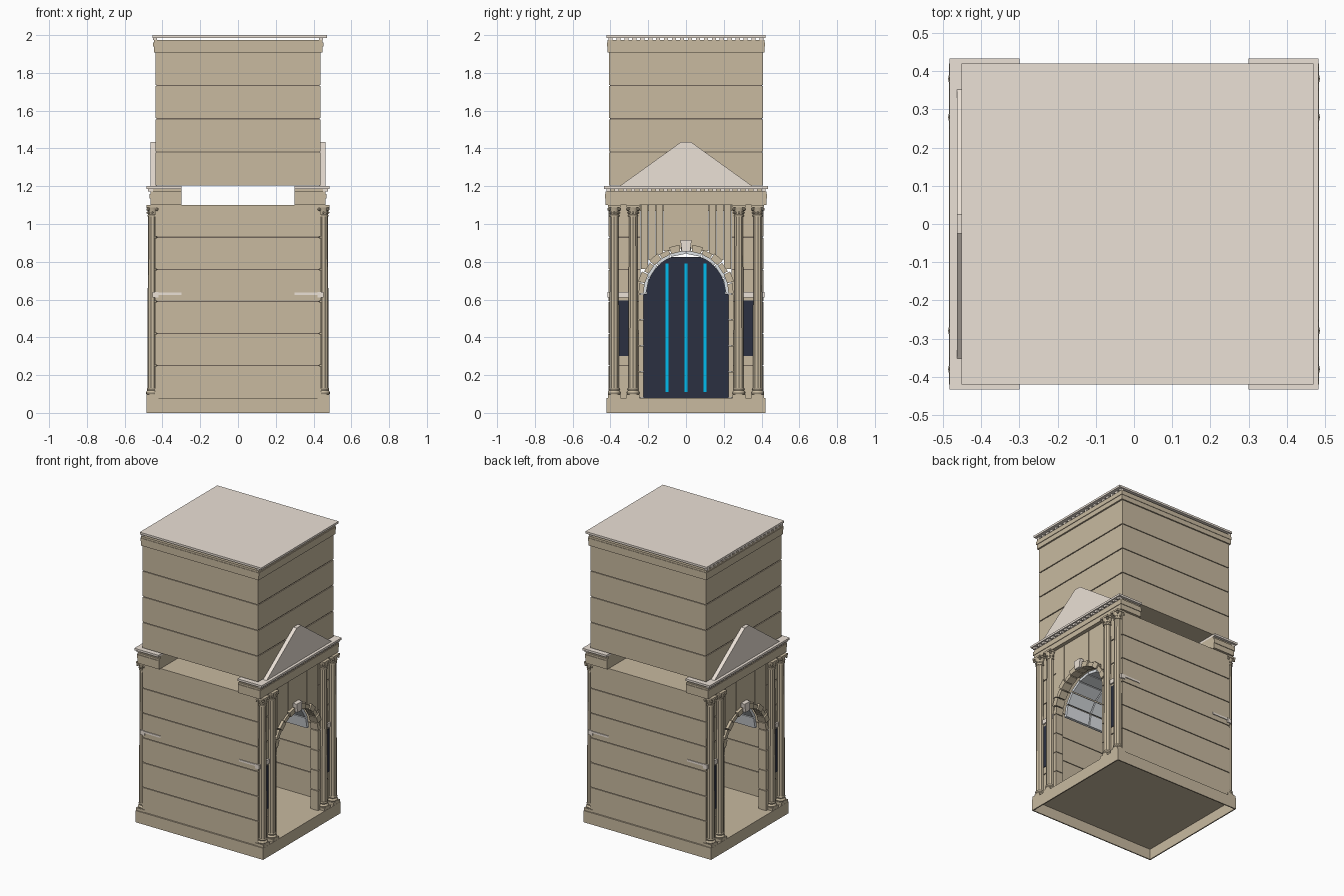
import bpy, bmesh, math
from mathutils import Matrix

if "Cube" in bpy.data.objects:
    bpy.data.objects.remove(bpy.data.objects["Cube"])

def mat(name, c):
    m = bpy.data.materials.new(name)
    m.diffuse_color = (*c, 1)
    m.use_nodes = True
    m.node_tree.nodes["Principled BSDF"].inputs["Base Color"].default_value = m.diffuse_color
    return m

STONE = mat("stone", (0.58, 0.49, 0.35))
LIGHT = mat("pale_stone", (0.83, 0.75, 0.67))
DARK = mat("joint", (0.16, 0.13, 0.10))
NAVY = mat("door_navy", (0.024, 0.03, 0.052))
CYAN = mat("light_strip", (0.0, 0.5, 0.85))
GLASS = mat("vault_grey", (0.72, 0.75, 0.78))

class Part:
    """Collects simple solids into one named object."""
    def __init__(self, name, material):
        self.name, self.material, self.bm = name, material, bmesh.new()

    def box(self, x0, x1, y0, y1, z0, z1):
        m = Matrix.Translation(((x0 + x1) / 2, (y0 + y1) / 2, (z0 + z1) / 2)) @ \
            Matrix.Diagonal((abs(x1 - x0), abs(y1 - y0), abs(z1 - z0), 1))
        bmesh.ops.create_cube(self.bm, size=1, matrix=m)

    def prism(self, yz, x0, x1):
        a = [self.bm.verts.new((x0, y, z)) for y, z in yz]
        b = [self.bm.verts.new((x1, y, z)) for y, z in yz]
        n = len(yz)
        self.bm.faces.new(a)
        self.bm.faces.new(b[::-1])
        for i in range(n):
            self.bm.faces.new((a[i], b[i], b[(i + 1) % n], a[(i + 1) % n]))

    def lathe(self, x, y, profile, n=16, flute=0.0):
        rings = []
        for r, z in profile:
            rings.append([self.bm.verts.new((x + (r - flute * (i % 2)) * math.cos(2 * math.pi * i / n),
                          y + (r - flute * (i % 2)) * math.sin(2 * math.pi * i / n), z)) for i in range(n)])
        for a, b in zip(rings, rings[1:]):
            for i in range(n):
                self.bm.faces.new((a[i], a[(i + 1) % n], b[(i + 1) % n], b[i]))
        self.bm.faces.new(rings[0][::-1])
        self.bm.faces.new(rings[-1])

    def ball(self, x, y, z, r):
        bmesh.ops.create_icosphere(self.bm, subdivisions=1, radius=r, matrix=Matrix.Translation((x, y, z)))

    def done(self):
        bmesh.ops.recalc_face_normals(self.bm, faces=self.bm.faces)
        me = bpy.data.meshes.new(self.name)
        self.bm.to_mesh(me)
        self.bm.free()
        me.materials.append(self.material)
        o = bpy.data.objects.new(self.name, me)
        bpy.context.collection.objects.link(o)
        return o

SPRING, R = 0.63, 0.225
G = 0.003  # half joint between courses

def arc(r, a):
    return r * math.cos(a), SPRING + r * math.sin(a)

def wedge(r0, r1, a0, a1):
    return [arc(r0, a0), arc(r1, a0), arc(r1, a1), arc(r0, a1)]

# plinth: hollow underneath, with the floor on top
p = Part("plinth", STONE)
p.box(-.485, .485, -.42, .42, .072, .08)
for s in (1, -1):
    p.box(s * .477, s * .485, -.42, .42, 0, .073)
    p.box(-.478, .478, s * .412, s * .42, 0, .073)
p.done()
p = Part("lower_ceiling", STONE)
p.box(-.40, .40, -.37, .37, 1.07, 1.098)
p.done()

# lower walls: stone courses with recessed joints
walls, joints = Part("lower_walls", STONE), Part("lower_joints", DARK)
for s in (1, -1):
    for i in range(6):
        z0, z1 = .08 + .17 * i, .25 + .17 * i
        z0 += G if i else 0
        z1 -= G if i < 5 else 0
        walls.box(-.44, .44, s * .37, s * .41, z0, z1)
        for t in (1, -1):
            walls.box(s * .40, s * .44, t * .24, t * .37, z0, z1)
        if i:
            z = .08 + .17 * i
            joints.box(-.43, .43, s * .375, s * .404, z - G, z + G)
            for t in (1, -1):
                joints.box(s * .405, s * .434, t * .24, t * .375, z - G, z + G)
walls.done()
joints.done()

# spandrel strips above the arch
p = Part("arch_spandrel", STONE)
w = .48 / 12
for s in (1, -1):
    for i in range(12):
        y0 = -.24 + w * i
        near = min(abs(y0), abs(y0 + w))
        p.box(s * .40, s * .438, y0 + .0005, y0 + w - .0005, SPRING + math.sqrt(.24 ** 2 - near ** 2), 1.10)
p.done()

# arch ring, keystone and jamb blocks
ring, jamb, key = Part("arch_voussoirs", STONE), Part("arch_jambs", STONE), Part("keystones", LIGHT)
N = 13
for s in (1, -1):
    for i in range(N):
        a0, a1 = math.pi * i / N + .012, math.pi * (i + 1) / N - .012
        ring.prism(wedge(R, .262 if i % 2 else .252, a0, a1), s * .395, s * (.456 if i % 2 else .45))
    key.prism([(-.022, .855), (.022, .855), (.03, .915), (-.03, .915)], s * .40, s * .468)
    for t in (1, -1):
        for i in range(4):
            z = .08 + i * .1375
            jamb.box(s * .395, s * .45, t * R, t * .252, z + .002, z + .1355)
for part in (ring, jamb, key):
    part.done()

# side windows and impost bands
p = Part("side_windows", NAVY)
q = Part("impost_bands", LIGHT)
for s in (1, -1):
    for t in (1, -1):
        p.box(s * .41, s * .444, t * .295, t * .365, .30, .595)
        q.box(s * .42, s * .452, t * .255, t * .416, .61, .64)
        q.box(s * .30, s * .45, t * .40, t * .415, .625, .638)
p.done()
q.done()

# coffered barrel vault in the passage
p = Part("passage_vault", GLASS)
for i in range(8):
    for k in range(4):
        x = -.38 + .19 * k
        p.prism(wedge(.212, .232, math.pi * i / 8 + .015, math.pi * (i + 1) / 8 - .015), x + .004, x + .186)
p.done()

# door across the middle with lit strips
p = Part("door", NAVY)
p.box(-.035, .035, -.225, .225, .08, .63)
p.prism([arc(.21, math.pi * a / 16) for a in range(17) if math.sin(math.pi * a / 16) < .96], -.035, .035)
p.box(-.042, .042, -.225, .225, .08, .108)
p.done()
p = Part("door_light_strips", CYAN)
for y in (-.1, 0, .1):
    p.box(-.04, .04, y - .008, y + .008, .11, .79)
p.done()

# paired fluted columns with bases and leafy capitals
shaft, base, cap = Part("column_shafts", STONE), Part("column_bases", STONE), Part("column_capitals", STONE)
for s in (1, -1):
    x = s * .453
    for y in (-.38, -.28, .28, .38):
        shaft.lathe(x, y, [(.026, .12), (.026, .4), (.023, 1.05)], 20, .002)
        base.box(x - .031, x + .031, y - .034, y + .034, .08, .098)
        base.lathe(x, y, [(.032, .098), (.034, .106), (.031, .114), (.027, .118), (.030, .126), (.027, .132)])
        cap.lathe(x, y, [(.027, 1.04), (.027, 1.047), (.023, 1.05), (.025, 1.07), (.032, 1.09)])
        cap.box(x - .031, x + .031, y - .034, y + .034, 1.088, 1.10)
        for i in range(8):
            a = math.pi * i / 4
            cap.ball(x + .025 * math.cos(a), y + .025 * math.sin(a), 1.06, .007)
        for dx in (-1, 1):
            for dy in (-1, 1):
                cap.ball(x + dx * .023, y + dy * .028, 1.078, .01)
shaft.done()
for o in (base.done(), cap.done()):
    bpy.context.view_layer.objects.active = o
    o.select_set(True)
bpy.ops.object.shade_smooth_by_angle(angle=math.radians(30))

# entablature over each arched side
e, d, c = Part("entablature", STONE), Part("entablature_dentils", LIGHT), Part("entablature_cornice", LIGHT)
for s in (1, -1):
    e.box(s * .30, s * .464, -.426, .426, 1.10, 1.135)
    e.box(s * .30, s * .468, -.43, .43, 1.135, 1.16)
    e.box(s * .30, s * .464, -.426, .426, 1.16, 1.172)
    e.box(s * .30, s * .455, -.415, .415, 1.172, 1.186)
    c.box(s * .30, s * .484, -.434, .434, 1.186, 1.20)
    for i in range(20):
        y = -.41 + .82 * i / 19
        d.box(s * .45, s * .476, y - .011, y + .011, 1.172, 1.187)
for part in (e, d, c):
    part.done()

# pediments
p = Part("pediments", LIGHT)
for s in (1, -1):
    p.prism([(-.352, 1.20), (.352, 1.20), (.025, 1.435), (-.025, 1.435)], s * .43, s * .464)
p.done()

# upper block: courses around a recessed dark core
p = Part("upper_core", DARK)
p.box(-.432, .432, -.402, .402, 1.21, 1.91)
p.done()
p = Part("upper_courses", STONE)
for i in range(4):
    z = 1.205 + .17625 * i
    p.box(-.438, .438, -.408, .408, z + (G if i else 0), z + .17625 - G)
p.done()

# top cornice, dentils on the arched sides, roof slab
p = Part("top_cornice", STONE)
p.box(-.446, .448, -.416, .416, 1.908, 1.94)
p.box(-.449, .452, -.419, .419, 1.94, 1.96)
p.box(-.446, .448, -.416, .416, 1.96, 1.973)
p.done()
p = Part("top_dentils", LIGHT)
for s in (1, -1):
    for i in range(20):
        y = -.40 + .80 * i / 19
        p.box(s * .43, s * .45, y - .011, y + .011, 1.973, 1.987)
p.done()
p = Part("roof_slab", LIGHT)
p.box(-.452, .470, -.42, .42, 1.986, 2.0)
p.done()
